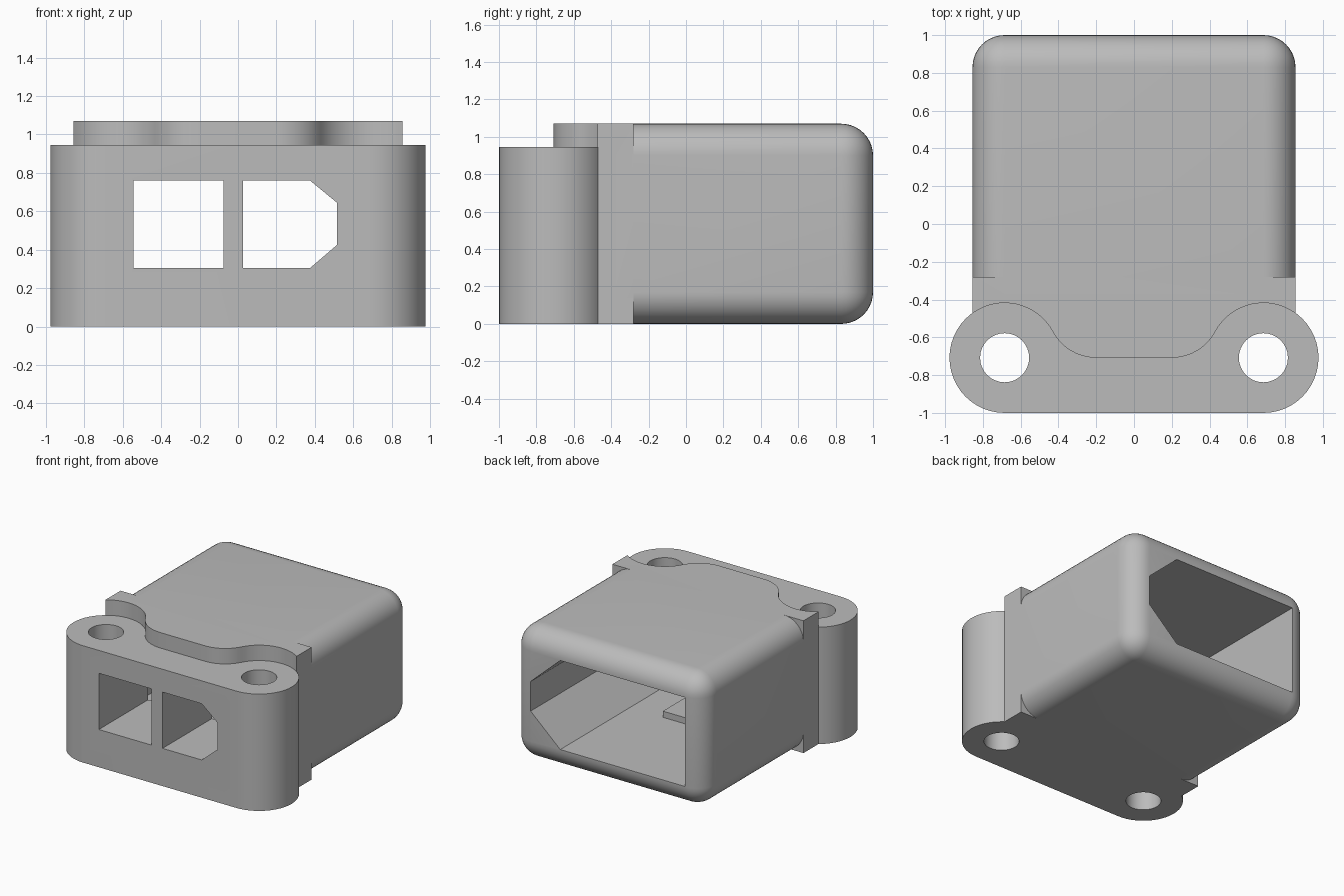
import bpy, bmesh
from math import pi, sin, cos, atan2
from mathutils import Vector

if "Cube" in bpy.data.objects:
    bpy.data.objects.remove(bpy.data.objects["Cube"])

# Main dimensions
HALF_W, HEIGHT = 0.855, 1.07
EAR_X, EAR_Y, EAR_R = 0.685, -0.708, 0.292
FLANGE_H, COLLAR_Y, ROUND = 0.945, -0.28, 0.17

grey = bpy.data.materials.new("light grey plastic")
grey.use_nodes = True
grey.diffuse_color = (0.5, 0.5, 0.5, 1)
grey.node_tree.nodes["Principled BSDF"].inputs["Base Color"].default_value = grey.diffuse_color


def finish(bm, name):
    bmesh.ops.recalc_face_normals(bm, faces=bm.faces)
    mesh = bpy.data.meshes.new(name)
    bm.to_mesh(mesh)
    bm.free()
    mesh.materials.append(grey)
    obj = bpy.data.objects.new(name, mesh)
    bpy.context.collection.objects.link(obj)
    return obj


def prism(name, outline, lo, hi, axis="z"):
    """Extrude a flat outline along z, or an (x, z) outline along y."""
    bm = bmesh.new()
    place = (lambda a, b: (a, b, lo)) if axis == "z" else (lambda a, b: (a, lo, b))
    face = bm.faces.new([bm.verts.new(place(a, b)) for a, b in outline])
    new = bmesh.ops.extrude_face_region(bm, geom=[face])["geom"]
    move = Vector((0, 0, hi - lo)) if axis == "z" else Vector((0, hi - lo, 0))
    bmesh.ops.translate(bm, vec=move, verts=[v for v in new if isinstance(v, bmesh.types.BMVert)])
    return finish(bm, name)


def arc(cx, cy, r, start, end, n=16):
    return [(cx + r * cos(start + (end - start) * i / n),
             cy + r * sin(start + (end - start) * i / n)) for i in range(n + 1)]


def combine(target, other, operation):
    mod = target.modifiers.new(other.name, "BOOLEAN")
    mod.operation, mod.solver, mod.object = operation, "EXACT", other
    bpy.context.view_layer.objects.active = target
    bpy.ops.object.modifier_apply(modifier=mod.name)
    bpy.data.objects.remove(other)


# Rounded rear shell, every edge softened except those of its front end
bm = bmesh.new()
bmesh.ops.create_cube(bm, size=1)
front_y = COLLAR_Y - 0.1
for v in bm.verts:
    v.co = (v.co.x * 2 * HALF_W, 1 if v.co.y > 0 else front_y, (v.co.z + 0.5) * HEIGHT)
soft = [e for e in bm.edges if max(v.co.y for v in e.verts) > 0]
bmesh.ops.bevel(bm, geom=soft, offset=ROUND, segments=10, profile=0.5, affect="EDGES")
housing = finish(bm, "connector_housing")

# Square collar whose front edge sweeps around the two mounting ears
ear_r = EAR_R - 0.002
dx = EAR_X - 0.2
fillet = (dx ** 2 - ear_r ** 2) / (2 * ear_r)
meet = atan2(fillet, dx)
side = atan2((ear_r ** 2 - (HALF_W - EAR_X) ** 2) ** 0.5, HALF_W - EAR_X)
half = arc(EAR_X, EAR_Y, ear_r, side, pi - meet)
half += arc(0.2, EAR_Y + fillet, fillet, -meet, -pi / 2, 10)[1:]
outline = [(HALF_W, COLLAR_Y)] + half
outline += [(-x, y) for x, y in reversed(outline)]
combine(housing, prism("collar", outline, 0, HEIGHT), "UNION")

# Mounting flange with two round ears
stadium = arc(EAR_X, EAR_Y, EAR_R, -pi / 2, pi / 2, 24)
stadium += arc(-EAR_X, EAR_Y, EAR_R, pi / 2, 3 * pi / 2, 24)
combine(housing, prism("flange", stadium, 0, FLANGE_H), "UNION")

# Bolt holes
for s in (-1, 1):
    hole = prism("bolt_hole", arc(s * EAR_X, EAR_Y, 0.13, 0, 2 * pi, 32)[:-1], -0.1, 1.2)
    combine(housing, hole, "DIFFERENCE")

# Rear cavity, chamfered on one side
cavity = [(-0.69, 0.175), (0.425, 0.175), (0.69, 0.415), (0.69, 0.655), (0.425, 0.895), (-0.69, 0.895)]
combine(housing, prism("rear_cavity", cavity, -0.37, 1.1, "y"), "DIFFERENCE")

# Front plug openings: a rectangle and a keyed one
square = [(-0.545, 0.305), (-0.075, 0.305), (-0.075, 0.76), (-0.545, 0.76)]
keyed = [(0.025, 0.305), (0.375, 0.305), (0.515, 0.425), (0.515, 0.645), (0.375, 0.76), (0.025, 0.76)]
for name, shape in (("square_opening", square), ("keyed_opening", keyed)):
    combine(housing, prism(name, shape, -1.1, -0.3, "y"), "DIFFERENCE")

# Low step on the cavity floor
step = prism("floor_step", [(-0.72, 0.15), (0.13, 0.15), (0.13, 0.225), (-0.72, 0.225)], -0.4, 0.11, "y")

for obj in (housing, step):
    bpy.ops.object.select_all(action="DESELECT")
    obj.select_set(True)
    bpy.context.view_layer.objects.active = obj
    bpy.ops.object.shade_smooth_by_angle(angle=pi / 6)
